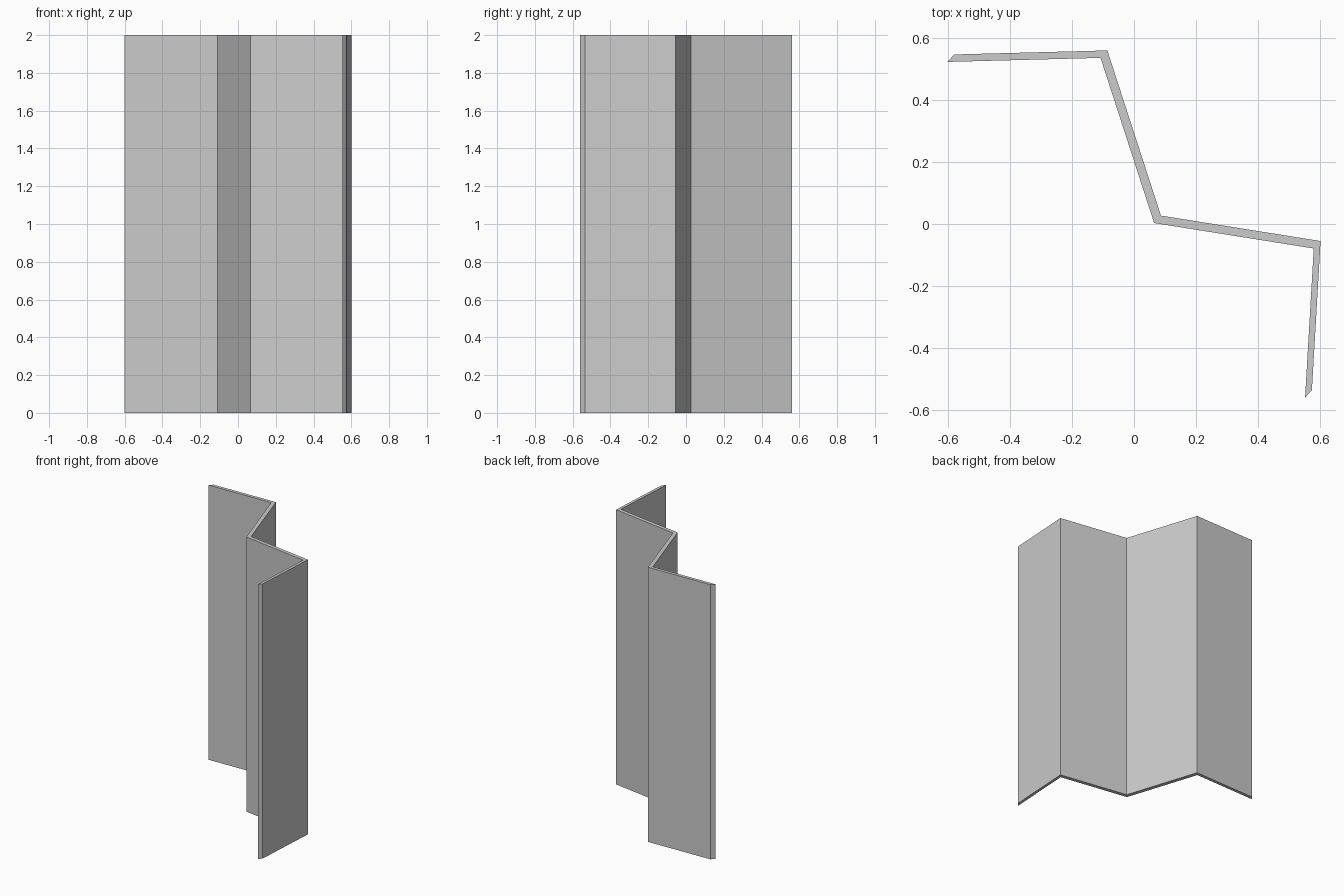
import bpy
import bmesh
from mathutils import Vector

if "Cube" in bpy.data.objects:
    bpy.data.objects.remove(bpy.data.objects["Cube"])

# Zigzag fold line of the four panels, seen from above
path = [(-0.602, 0.523), (-0.108, 0.536), (0.065, 0.003), (0.580, -0.079), (0.552, -0.560)]
shift = Vector((0.022, 0.024, 0))   # sideways sweep that gives the sheet its thickness
height = 2.0

# Closed floor outline: near side, then the shifted far side back again
near = [Vector((x, y, 0)) for x, y in path]
far = [p + shift for p in near]

bm = bmesh.new()
a = [bm.verts.new(p) for p in near]
b = [bm.verts.new(p) for p in far]
base = [bm.faces.new((a[i], a[i + 1], b[i + 1], b[i])) for i in range(len(path) - 1)]

# Raise the panels to full height
ext = bmesh.ops.extrude_face_region(bm, geom=base, use_keep_orig=True)
top = [v for v in ext["geom"] if isinstance(v, bmesh.types.BMVert)]
bmesh.ops.translate(bm, verts=top, vec=(0, 0, height))
bmesh.ops.recalc_face_normals(bm, faces=bm.faces)

mesh = bpy.data.meshes.new("folding_screen")
bm.to_mesh(mesh)
bm.free()
screen = bpy.data.objects.new("folding_screen", mesh)
bpy.context.collection.objects.link(screen)
